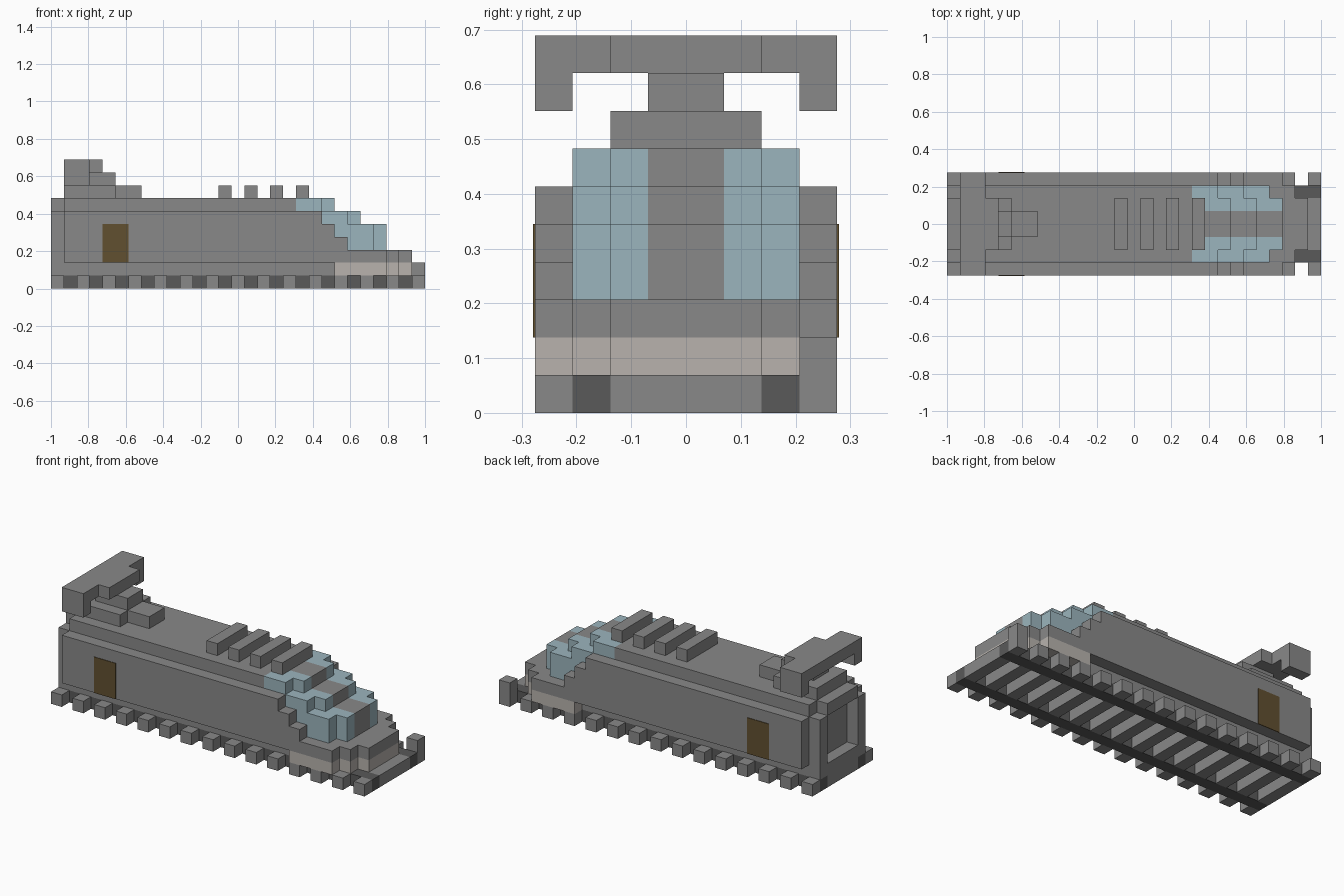
import bpy, bmesh
from mathutils import Vector

cube = bpy.data.objects.get("Cube")
if cube:
    bpy.data.objects.remove(cube, do_unlink=True)

U = 2 / 29          # one block
W = 8               # blocks across


def material(name, rgb):
    m = bpy.data.materials.new(name)
    m.use_nodes = True
    m.diffuse_color = (*rgb, 1)
    m.node_tree.nodes["Principled BSDF"].inputs["Base Color"].default_value = (*rgb, 1)
    return m


grey = material("body grey", (0.25, 0.25, 0.25))
dark = material("rail dark grey", (0.1, 0.1, 0.1))
blue = material("window blue", (0.33, 0.46, 0.51))
beige = material("skirt beige", (0.48, 0.45, 0.42))
brown = material("door brown", (0.12, 0.08, 0.03))


def part(name, mat, boxes, mirror=False):
    """Boxes as (x0, x1, y0, y1, z0, z1) in blocks, optionally mirrored across the width."""
    bm = bmesh.new()
    if mirror:
        boxes = boxes + [(a, b, W - d, W - c, e, f) for a, b, c, d, e, f in boxes]
    for x0, x1, y0, y1, z0, z1 in boxes:
        vs = bmesh.ops.create_cube(bm, size=1)["verts"]
        for v in vs:
            p = v.co + Vector((0.5, 0.5, 0.5))
            v.co = (-1 + U * (x0 + p.x * (x1 - x0)),
                    U * (y0 + p.y * (y1 - y0) - W / 2),
                    U * (z0 + p.z * (z1 - z0)))
    me = bpy.data.meshes.new(name)
    bm.to_mesh(me)
    bm.free()
    me.materials.append(mat)
    ob = bpy.data.objects.new(name, me)
    bpy.context.collection.objects.link(ob)
    return ob


# Track: cross ties split around two continuous rails
part("rails", dark, [(0, 29, 1, 2, 0, 1)], mirror=True)
part("tie_ends", grey, [(i, i + 1, 0, 1, 0, 1) for i in range(0, 29, 2)], mirror=True)
part("tie_middles", grey, [(i, i + 1, 2, 6, 0, 1) for i in range(0, 29, 2)])
part("track_post", grey, [(28, 29, 7, 8, 1, 2)])

# Main body core and overhanging side walls with a stepped front edge
part("body_core", grey, [(1, 19, 1, 7, 2, 7), (1, 22, 1, 7, 1, 2)])
wall_ends = {3: 23, 4: 22, 5: 21}
part("side_walls", grey,
     [(1, 23, 0, 1, 2, 3)] + [(1, e, 0, 1, k, k + 1) for k, e in wall_ends.items()],
     mirror=True)

# Nose with rounded plan, beige skirt below and grey deck above
nose = [(26, 0, 8), (27, 1, 7), (28, 2, 6)]
part("nose_skirt", beige, [(22 if n == 0 else nose[n - 1][0], e, a, b, 1, 2)
                           for n, (e, a, b) in enumerate(nose)])
part("nose_deck", grey, [(19 if n == 0 else nose[n - 1][0], e, a, b, 2, 3)
                         for n, (e, a, b) in enumerate(nose)])

# Stepped windscreen: two glazed halves around a central pillar
glass_ends = {3: 26, 4: 26, 5: 24, 6: 22}
glass = []
for k, e in glass_ends.items():
    glass += [(19, e - 1, 1, 2, k, k + 1), (19, e, 2, 3, k, k + 1)]
part("windscreen", blue, glass, mirror=True)
part("windscreen_pillar", grey, [(19, e, 3, 5, k, k + 1) for k, e in glass_ends.items()])

# Rear doorway frame
part("rear_frame_sides", grey, [(0, 1, 1, 2, 1, 6)], mirror=True)
part("rear_lintel", grey, [(0, 1, 2, 6, 6, 7)])
part("rear_sill", grey, [(0, 1, 2, 6, 1, 2)])

# Side doors as thin plates
part("side_doors", brown, [(4, 6, -0.05, 0.02, 2, 5)], mirror=True)

# Roof vents
part("roof_vents", grey, [(i, i + 1, 2, 6, 7, 8) for i in range(13, 20, 2)])

# Rear wing on a stepped pylon
part("wing_pylon", grey, [(1, 5, 2, 6, 7, 8), (5, 7, 3, 5, 7, 8), (2, 5, 3, 5, 8, 9)])
part("wing_blade", grey, [(1, 3, 0, 8, 9, 10), (3, 4, 2, 6, 9, 10)])
part("wing_tips", grey, [(1, 3, 0, 1, 8, 9)], mirror=True)
